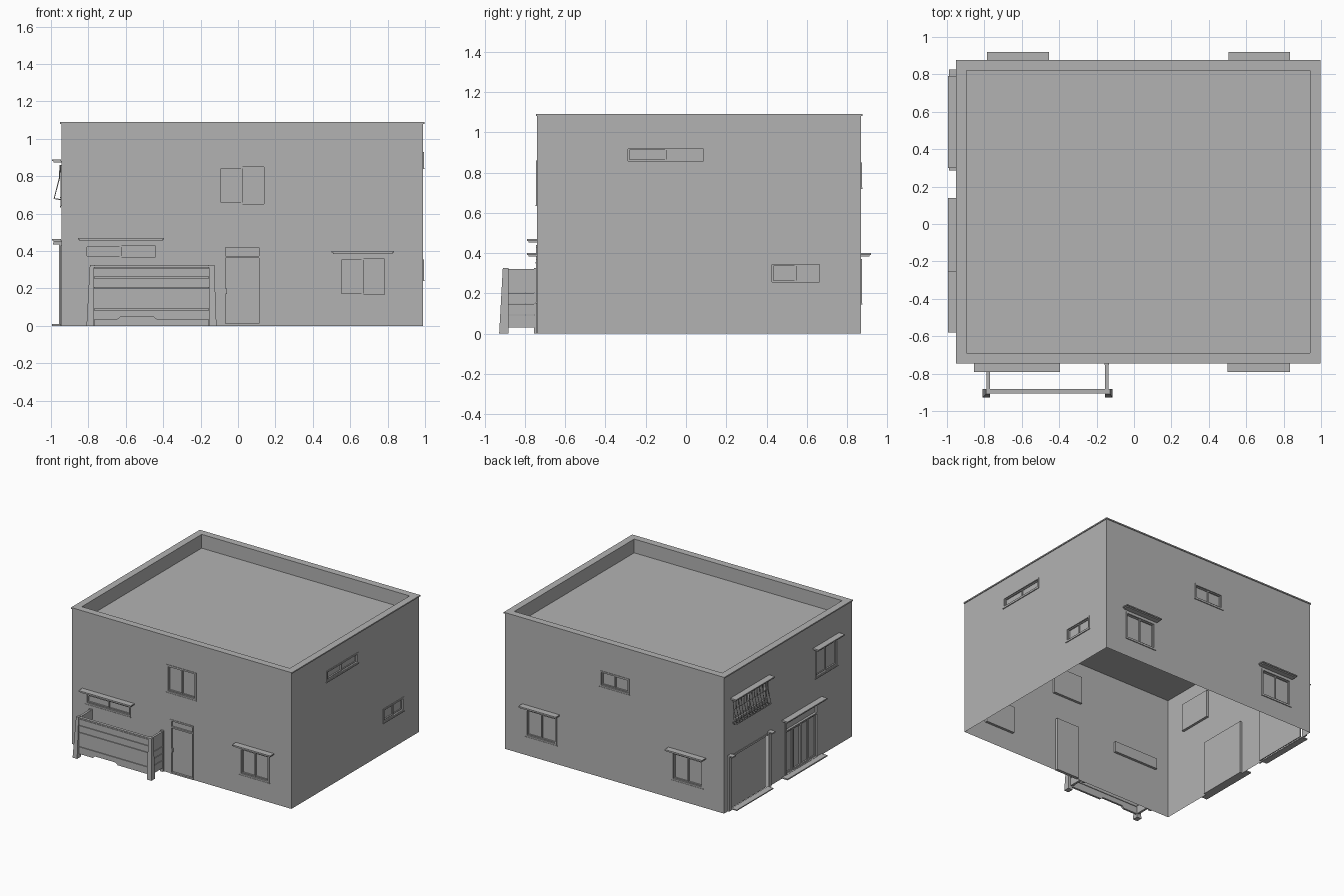
import bpy, bmesh
from mathutils import Vector

if "Cube" in bpy.data.objects:
    bpy.data.objects.remove(bpy.data.objects["Cube"])

GREY = (0.45, 0.45, 0.45, 1)
plaster = bpy.data.materials.new("plain grey")
plaster.use_nodes = True
plaster.diffuse_color = GREY
plaster.node_tree.nodes["Principled BSDF"].inputs["Base Color"].default_value = GREY

X0, X1, Y0, Y1 = -0.945, 0.99, -0.74, 0.87
TOP, ROOF = 1.09, 0.98


def place(side, u, d, z):
    """Point on a wall: u along it, d outward from it, z up."""
    return {"front": Vector((u, Y0 - d, z)), "back": Vector((u, Y1 + d, z)),
            "right": Vector((X1 + d, u, z)), "left": Vector((X0 - d, u, z))}[side]


def finish(name, bm):
    bmesh.ops.recalc_face_normals(bm, faces=bm.faces)
    mesh = bpy.data.meshes.new(name)
    bm.to_mesh(mesh)
    bm.free()
    mesh.materials.append(plaster)
    obj = bpy.data.objects.new(name, mesh)
    bpy.context.collection.objects.link(obj)
    return obj


def add_box(bm, a, b):
    size = [abs(q - p) for p, q in zip(a, b)]
    verts = bmesh.ops.create_cube(bm, size=1)["verts"]
    bmesh.ops.scale(bm, vec=size, verts=verts)
    bmesh.ops.translate(bm, vec=(a + b) / 2, verts=verts)


def parts(name, side, boxes):
    """Boxes on one wall, each (u0, u1, z0, z1, d0, d1)."""
    bm = bmesh.new()
    for u0, u1, z0, z1, d0, d1 in boxes:
        add_box(bm, place(side, u0, d0, z0), place(side, u1, d1, z1))
    return finish(name, bm)


def frame(u0, u1, z0, z1, w=0.012, d0=-0.02, d1=0.004):
    return [(u0, u0 + w, z0, z1, d0, d1), (u1 - w, u1, z0, z1, d0, d1),
            (u0 + w, u1 - w, z1 - w, z1, d0, d1), (u0 + w, u1 - w, z0, z0 + w, d0, d1)]


def window(name, side, u0, u1, z0, z1):
    mid = (u0 + u1) / 2
    boxes = frame(u0, u1, z0, z1)
    boxes += [(u0, u1, z0, z1, -0.02, -0.015)]
    boxes += frame(u0 + 0.012, mid + 0.005, z0 + 0.012, z1 - 0.012, 0.007, -0.015, -0.004)
    boxes += frame(mid - 0.005, u1 - 0.012, z0 + 0.012, z1 - 0.012, 0.007, -0.015, -0.009)
    boxes += [(u0 - 0.004, u1 + 0.004, z0 - 0.006, z0, 0, 0.007)]
    parts(name, side, boxes)


def canopy(name, side, u0, u1, z):
    parts(name, side, [(u0, u1, z - 0.009, z, 0, 0.05),
                       (u0 + 0.008, u1 - 0.008, z - 0.017, z - 0.009, 0, 0.042)])


def wall(name, side, lo, hi, openings):
    """Single-sheet wall, split along the opening edges, openings left out."""
    us = sorted({lo, hi, *(o[0] for o in openings), *(o[1] for o in openings)})
    zs = sorted({0, TOP - 0.01, *(o[2] for o in openings), *(o[3] for o in openings)})
    bm = bmesh.new()
    for ua, ub in zip(us, us[1:]):
        for za, zb in zip(zs, zs[1:]):
            u, z = (ua + ub) / 2, (za + zb) / 2
            if not any(o[0] < u < o[1] and o[2] < z < o[3] for o in openings):
                bm.faces.new([bm.verts.new(place(side, p, 0, q))
                              for p, q in ((ua, za), (ub, za), (ub, zb), (ua, zb))])
    bmesh.ops.remove_doubles(bm, verts=bm.verts, dist=0.0001)
    finish(name, bm)


# Windows: side -> (name, u0, u1, z0, z1)
WINDOWS = {
    "front": [("upper", -0.11, 0.15, 0.64, 0.86), ("lower", 0.535, 0.795, 0.155, 0.37),
              ("strip", -0.825, -0.43, 0.355, 0.44)],
    "back": [("upper", -0.11, 0.15, 0.725, 0.85), ("lower_left", 0.53, 0.805, 0.15, 0.37),
             ("lower_right", -0.76, -0.485, 0.15, 0.37)],
    "right": [("strip", -0.3, 0.1, 0.845, 0.93), ("lower", 0.415, 0.675, 0.245, 0.355)],
    "left": [("upper", -0.56, -0.28, 0.64, 0.86), ("grille", 0.33, 0.76, 0.69, 0.86)],
}
DOORS = {"front": [(-0.08, 0.125, 0, 0.43)], "back": [], "right": [],
         "left": [(-0.31, 0.1, 0, 0.43), (0.32, 0.78, 0, 0.43)]}
for side, wins in WINDOWS.items():
    lo, hi = (X0, X1) if side in ("front", "back") else (Y0, Y1)
    wall(side + "_wall", side, lo, hi, [w[1:] for w in wins] + DOORS[side])
    for w in wins:
        window(f"{side}_{w[0]}_window", side, *w[1:])

# Flat roof, parapet lining and coping
bm = bmesh.new()
bm.faces.new([bm.verts.new((x, y, ROOF)) for x, y in ((X0, Y0), (X1, Y0), (X1, Y1), (X0, Y1))])
finish("flat_roof", bm)
bm = bmesh.new()
t, o = 0.05, 0.006
for a, b in (((X0 - o, Y0 - o), (X1 + o, Y0 + t)), ((X0 - o, Y1 - t), (X1 + o, Y1 + o)),
             ((X0 - o, Y0 + t), (X0 + t, Y1 - t)), ((X1 - t, Y0 + t), (X1 + o, Y1 - t))):
    add_box(bm, Vector((*a, TOP - 0.01)), Vector((*b, TOP)))
finish("parapet_coping", bm)
bm = bmesh.new()
ring = [(X0 + t, Y0 + t), (X1 - t, Y0 + t), (X1 - t, Y1 - t), (X0 + t, Y1 - t)]
for a, b in zip(ring, ring[1:] + ring[:1]):
    bm.faces.new([bm.verts.new(p) for p in ((*a, ROOF), (*b, ROOF), (*b, TOP - 0.01), (*a, TOP - 0.01))])
bmesh.ops.remove_doubles(bm, verts=bm.verts, dist=0.0001)
finish("parapet_lining", bm)

# Canopies
canopy("front_strip_canopy", "front", -0.855, -0.395, 0.47)
canopy("front_lower_canopy", "front", 0.5, 0.835, 0.4)
canopy("back_left_canopy", "back", 0.505, 0.835, 0.4)
canopy("back_right_canopy", "back", -0.785, -0.455, 0.4)
canopy("left_upper_canopy", "left", -0.58, -0.25, 0.89)
canopy("left_grille_canopy", "left", 0.3, 0.79, 0.89)
canopy("left_door_canopy", "left", -0.36, 0.14, 0.465)

# Front door with transom and handle
parts("front_door", "front", frame(-0.08, 0.125, 0, 0.43) + [
    (-0.08, 0.125, 0, 0.43, -0.02, -0.012), (-0.068, 0.113, 0.362, 0.374, -0.012, 0.002),
    (-0.066, -0.06, 0.17, 0.2, -0.012, 0.004)])

# Side entrance: four sliding leaves and a step
leaves = frame(-0.31, 0.1, 0, 0.43) + [(-0.31, 0.1, 0, 0.43, -0.02, -0.016),
                                       (-0.298, 0.088, 0.35, 0.36, -0.016, 0.002)]
for i in range(4):
    u = -0.298 + i * 0.0965
    leaves += frame(u, u + 0.0965, 0.012, 0.35, 0.012, -0.016, -0.005 if i in (1, 2) else -0.009)
parts("side_door", "left", leaves)
parts("side_door_step", "left", [(-0.36, 0.14, 0, 0.01, 0, 0.05)])

# Shuttered opening with slim posts, bracket caps and a ramp
parts("shutter", "left", [(0.32, 0.78, 0, 0.43, -0.02, -0.012), (0.32, 0.78, 0.415, 0.43, -0.02, 0.004)])
parts("shutter_posts", "left", [(u, u + 0.03, 0, 0.44, 0, 0.012) for u in (0.29, 0.79)]
      + [(u, u + 0.04, 0.436, 0.446, 0, 0.045) for u in (0.285, 0.785)])
parts("shutter_ramp", "left", [(0.32, 0.78, 0, 0.008, 0, 0.05)])

# Bellied window grille
curve = bpy.data.curves.new("window_grille", "CURVE")
curve.dimensions = "3D"
curve.bevel_depth = 0.003
curve.bevel_resolution = 0
paths = [[(u, 0.006, 0.86), (u, 0.01, 0.79), (u, 0.038, 0.68), (u, 0.002, 0.675)]
         for u in (0.33 + i * 0.43 / 13 for i in range(14))]
paths += [[(0.33, d, z), (0.76, d, z)] for d, z in ((0.006, 0.85), (0.01, 0.79), (0.038, 0.68))]
for path in paths:
    spline = curve.splines.new("POLY")
    spline.points.add(len(path) - 1)
    for point, co in zip(spline.points, path):
        point.co = (*place("left", *co), 1)
curve.materials.append(plaster)
bpy.context.collection.objects.link(bpy.data.objects.new("window_grille", curve))

# Fence: front slats, with a shallow arch cut in the lowest board
slats = [(-0.77, -0.15, a, b - 0.004, 0.146, 0.162)
         for a, b in ((0.05, 0.09), (0.09, 0.205), (0.205, 0.26), (0.26, 0.312))]
slats += [(-0.79, -0.13, 0.312, 0.322, 0.142, 0.165)]
parts("fence_front_slats", "front", slats)
bm = bmesh.new()
outline = [(-0.77, 0.05), (-0.77, 0.03), (-0.65, 0.03), (-0.63, 0.047),
           (-0.45, 0.047), (-0.43, 0.03), (-0.15, 0.03), (-0.15, 0.05)]
board = bm.faces.new([bm.verts.new(place("front", u, 0.146, z)) for u, z in outline])
grown = bmesh.ops.extrude_face_region(bm, geom=[board])["geom"]
bmesh.ops.translate(bm, vec=(0, -0.016, 0), verts=[v for v in grown if isinstance(v, bmesh.types.BMVert)])
finish("fence_bottom_board", bm)

# Fence sides and tapered corner posts
for name, u0, u1, outer in (("right", -0.788, -0.77, -0.81), ("left", -0.155, -0.137, -0.115)):
    parts(f"fence_{name}_side", "front",
          [(u0, u1, a, b - 0.004, 0.015, 0.146)
           for a, b in ((0.03, 0.095), (0.095, 0.15), (0.15, 0.205), (0.205, 0.324))]
          + [(u0 - 0.003, u1 + 0.003, 0, 0.325, 0, 0.015)])
    bm = bmesh.new()
    inner = u1 if name == "right" else u0
    top = outer + (0.018 if name == "right" else -0.012)
    add_box(bm, place("front", outer, 0.142, 0), place("front", inner, 0.188, 0.325))
    for v in bm.verts:
        if v.co.z > 0.1:
            if abs(v.co.x - outer) < 0.001:
                v.co.x = top
            if v.co.y < Y0 - 0.17:
                v.co.y = Y0 - 0.17
    finish(f"fence_{name}_post", bm)
